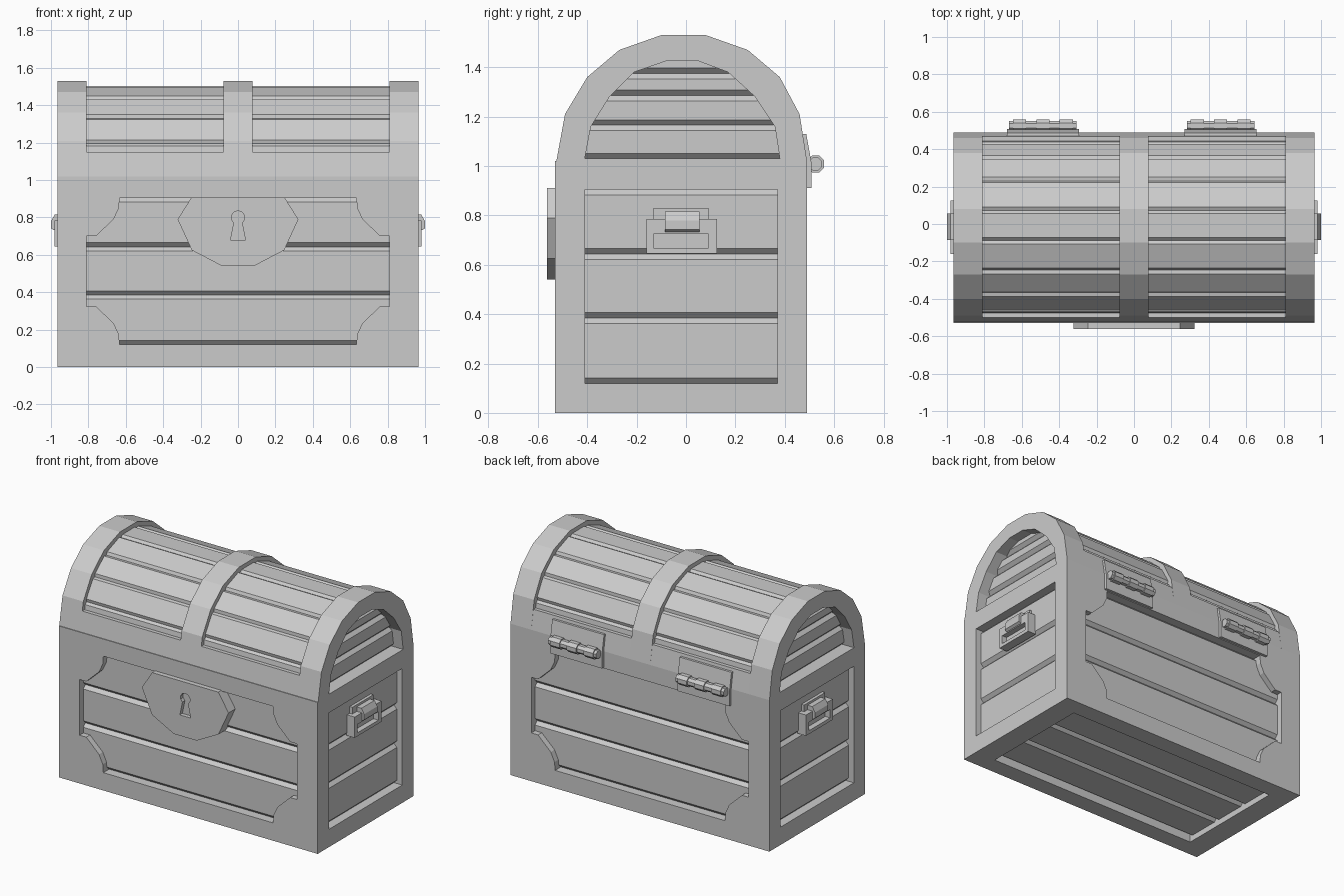
import bpy, bmesh
from math import cos, sin, tau
from mathutils import Vector

cube = bpy.data.objects.get("Cube")
if cube:
    bpy.data.objects.remove(cube, do_unlink=True)

grey = bpy.data.materials.new("plain grey")
grey.use_nodes = True
grey.diffuse_color = (0.6, 0.6, 0.6, 1)
grey.node_tree.nodes["Principled BSDF"].inputs["Base Color"].default_value = (0.6, 0.6, 0.6, 1)

PLACE = {"x": lambda u, v, w: (w, u, v),
         "y": lambda u, v, w: (u, w, v),
         "z": lambda u, v, w: (u, v, w)}


def prism(name, loops, axis, a, b):
    """Extrude an outline (with optional holes) along an axis from a to b."""
    bm = bmesh.new()
    place = PLACE[axis]
    far, rings, edges = {}, [], []
    for loop in loops:
        ring = [bm.verts.new(place(u, v, a)) for u, v in loop]
        edges += [bm.edges.new((p, q)) for p, q in zip(ring, ring[1:] + ring[:1])]
        rings.append((ring, loop))
    bmesh.ops.triangle_fill(bm, edges=edges, use_beauty=True)
    caps = list(bm.faces)
    for ring, loop in rings:
        for vert, (u, v) in zip(ring, loop):
            far[vert] = bm.verts.new(place(u, v, b))
    for face in caps:
        bm.faces.new([far[v] for v in face.verts])
    for ring, _ in rings:
        for p, q in zip(ring, ring[1:] + ring[:1]):
            bm.faces.new((p, q, far[q], far[p]))
    bmesh.ops.recalc_face_normals(bm, faces=bm.faces)
    mesh = bpy.data.meshes.new(name)
    bm.to_mesh(mesh)
    bm.free()
    mesh.materials.append(grey)
    obj = bpy.data.objects.new(name, mesh)
    bpy.context.collection.objects.link(obj)
    return obj


def rect(u0, u1, v0, v1):
    return [(u0, v0), (u1, v0), (u1, v1), (u0, v1)]


def board(name, p, q, normal, axis, a, b, thick=0.06, chamfer=0.022):
    """Plank from p to q in section, with chamfered outer edges."""
    p, q, n = Vector(p), Vector(q), Vector(normal).normalized()
    d = (q - p).normalized() * chamfer
    section = [p - n * thick, p - n * chamfer, p + d, q - d, q - n * chamfer, q - n * thick]
    prism(name, [[tuple(s) for s in section]], axis, a, b)


def steps(values):
    return zip(values, values[1:])


# Main sizes
X, FRONT, BACK, TOP = 0.965, -0.53, 0.49, 1.02
IN_X, IN_F, IN_B = 0.81, -0.41, 0.37
wall = 0.08
levels = [0.12, 0.385, 0.643, 0.905]

# Body front and back frames with notched corners
corner = [(0.81, 0.70), (0.76, 0.70), (0.665, 0.79), (0.637, 0.85), (0.633, 0.905)]
right_half = [(x, 1.025 - z) for x, z in reversed(corner)] + corner
notched = right_half + [(-x, z) for x, z in reversed(right_half)]
for side, y0, y1, n in (("front", FRONT, FRONT + wall, -1), ("back", BACK, BACK - wall, 1)):
    prism(f"{side}_frame", [rect(-X, X, 0, TOP), notched], "y", y0, y1)
    face = y0 - n * 0.04
    for i, (z0, z1) in enumerate(steps(levels)):
        board(f"{side}_plank_{i}", (face, z0), (face, z1), (n, 0), "x", -0.86, 0.86, 0.035)

# Body end frames and planks
for side, s in (("left", 1), ("right", -1)):
    outer = rect(FRONT + wall, BACK - wall, 0, TOP)
    prism(f"{side}_end_frame", [outer, rect(IN_F, IN_B, levels[0], levels[-1])], "x", s * X, s * 0.88)
    for i, (z0, z1) in enumerate(steps(levels)):
        board(f"{side}_end_plank_{i}", (s * 0.925, z0), (s * 0.925, z1), (s, 0), "y", -0.44, 0.4)

# Floor frame and planks
floor = rect(-0.88, 0.88, FRONT + wall, BACK - wall)
prism("floor_frame", [floor, rect(-IN_X, IN_X, IN_F, IN_B)], "z", 0, wall)
for i, (y0, y1) in enumerate(steps([IN_F, -0.15, 0.11, IN_B])):
    board(f"floor_plank_{i}", (y0, 0.04), (y1, 0.04), (0, -1), "x", -0.85, 0.85)

# Lid arches: two open end rings and a solid middle strap
arch = [(-0.525, 1.02), (-0.49, 1.21), (-0.40, 1.36), (-0.27, 1.47), (-0.10, 1.53),
        (0.08, 1.53), (0.25, 1.47), (0.38, 1.36), (0.46, 1.21), (0.49, 1.02)]
opening = [(-0.41, 1.03), (-0.385, 1.16), (-0.31, 1.28), (-0.21, 1.38), (-0.08, 1.425),
           (0.05, 1.425), (0.17, 1.38), (0.28, 1.28), (0.36, 1.16), (0.38, 1.03)]
prism("lid_middle_strap", [arch], "x", -0.077, 0.077)
rim = [(-0.525, 1.02), (-0.501, 1.15), (0.468, 1.15), (0.49, 1.02)]
prism("lid_rim", [rim], "x", -0.82, 0.82)
end_levels = [1.028, 1.165, 1.285, 1.375, 1.45]
end_widths = [0.41, 0.4, 0.32, 0.23]
for side, s in (("left", 1), ("right", -1)):
    prism(f"lid_{side}_arch", [arch, opening], "x", s * IN_X, s * X)
    for i, (z0, z1) in enumerate(steps(end_levels)):
        w = end_widths[i]
        board(f"lid_{side}_end_plank_{i}", (s * 0.895, z0), (s * 0.895, z1), (s, 0), "y",
              -0.015 - w, -0.015 + w)

# Lid planks following the arch, set slightly below the straps
curve = [(-0.495, 1.03), (-0.467, 1.2), (-0.378, 1.34), (-0.253, 1.443), (-0.09, 1.503),
         (0.075, 1.503), (0.238, 1.443), (0.358, 1.34), (0.437, 1.2), (0.46, 1.03)]
for i, (p, q) in enumerate(steps(curve)):
    board(f"lid_plank_{i}", p, q, (p[1] - q[1], q[0] - p[0]), "x", -0.82, 0.82, 0.05, 0.018)

# Lock plate with a sunken keyhole
half = [(0.085, 0.54), (0.247, 0.625), (0.323, 0.79), (0.247, 0.91)]
plate = half + [(-x, z) for x, z in reversed(half)]
arc = [(0.036 * sin(t), 0.80 + 0.036 * cos(t)) for t in (tau * (k / 10 - 0.4) for k in range(9))]
keyhole = arc + [(0.04, 0.68), (-0.04, 0.68)]
prism("lock_plate", [plate, keyhole], "y", -0.562, -0.535)
prism("lock_backing", [plate], "y", -0.535, -0.48)

# Hinges: two leaves and a knuckled barrel
def octagon(radius):
    return [(0.525 + radius * cos(tau * (k + 0.5) / 8), 1.008 + radius * sin(tau * (k + 0.5) / 8))
            for k in range(8)]


for side, x in (("left", 0.463), ("right", -0.487)):
    lower = rect(0.48, 0.508, 0.91, 1.015)
    upper = [(0.48, 1.015), (0.508, 1.015), (0.487, 1.13), (0.46, 1.13)]
    prism(f"{side}_hinge_lower_leaf", [lower], "x", x - 0.193, x + 0.193)
    prism(f"{side}_hinge_upper_leaf", [upper], "x", x - 0.193, x + 0.193)
    prism(f"{side}_hinge_pin", [octagon(0.029)], "x", x - 0.18, x + 0.18)
    for i in (-1, 0, 1):
        c = x + i * 0.125
        prism(f"{side}_hinge_knuckle_{i + 2}", [octagon(0.037)], "x", c - 0.035, c + 0.035)

# End handles: mount, hanging ring and clasp
for side, s in (("left", 1), ("right", -1)):
    prism(f"{side}_handle_mount", [rect(-0.132, 0.092, 0.665, 0.83)], "x", s * 0.9, s * 0.945)
    ring = [rect(-0.16, 0.125, 0.645, 0.785), rect(-0.132, 0.092, 0.668, 0.725)]
    prism(f"{side}_handle_ring", ring, "x", s * 0.92, s * 0.982)
    clasp = [(0.92, 0.815), (0.98, 0.815), (1.0, 0.78), (1.0, 0.742), (0.985, 0.732), (0.92, 0.732)]
    prism(f"{side}_handle_clasp", [[(s * u, v) for u, v in clasp]], "y", -0.085, 0.055)
